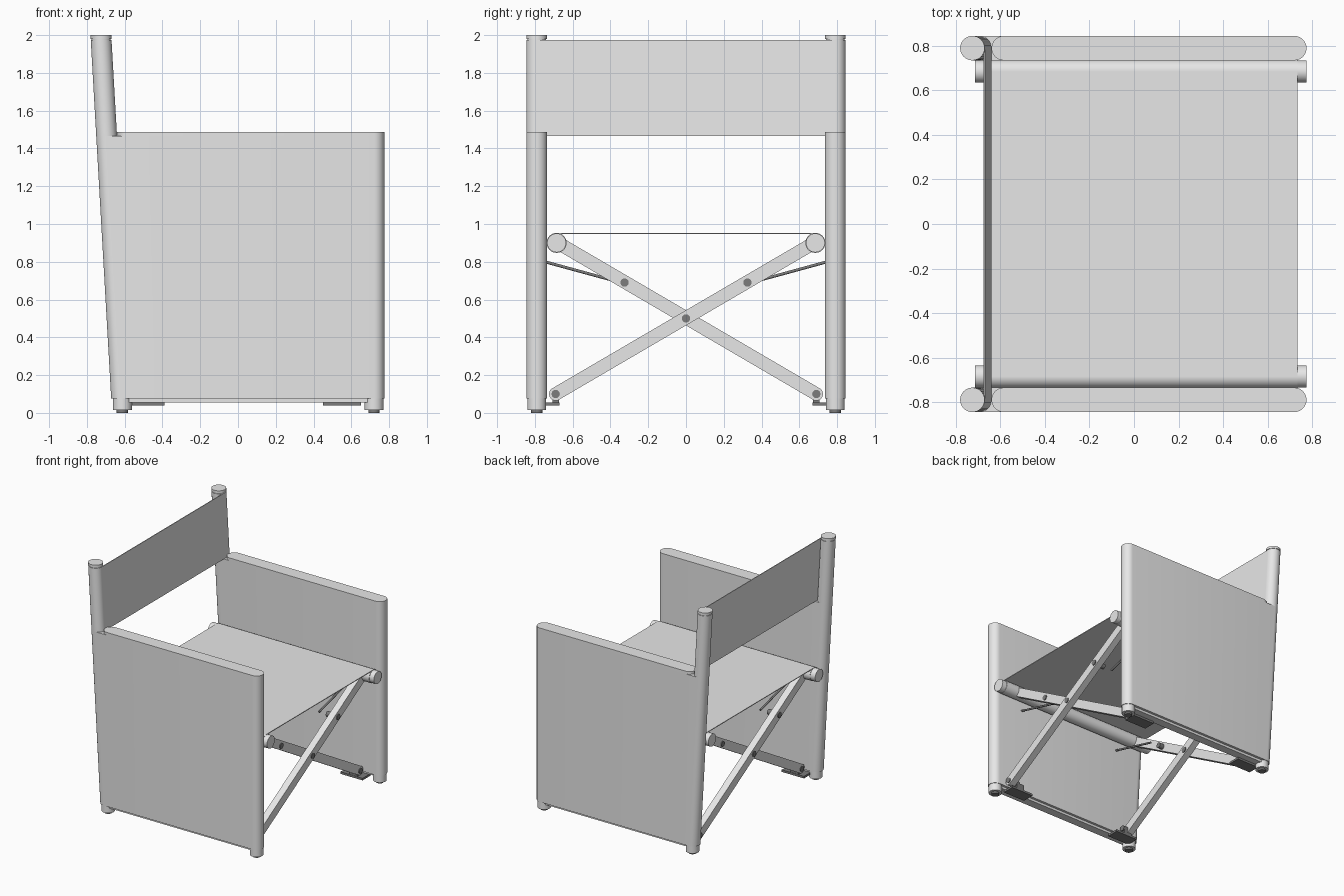
import bpy, math
from mathutils import Vector

cube = bpy.data.objects.get("Cube")
if cube:
    bpy.data.objects.remove(cube)


def material(name, value):
    mat = bpy.data.materials.new(name)
    mat.use_nodes = True
    colour = (value, value, value, 1)
    mat.diffuse_color = colour
    mat.node_tree.nodes["Principled BSDF"].inputs["Base Color"].default_value = colour
    return mat


LIGHT = material("light grey", 0.8)
DARK = material("dark grey", 0.2)
X, Y, Z = Vector((1, 0, 0)), Vector((0, 1, 0)), Vector((0, 0, 1))
MID = 0.03       # centre of the folding frame along x
SIDE = 0.79      # distance of the side panels from the middle
R = 0.055        # sleeve radius
FRONT = 0.72     # front post position


def rear(z):
    """Centre of the leaning rear post at a height."""
    return -0.612 - 0.057 * z


def loft(name, rings, mat=LIGHT):
    """Skin matching rings and cap both ends."""
    n = len(rings[0])
    verts = [p for ring in rings for p in ring]
    faces = [tuple(range(n))[::-1], tuple(range(len(verts) - n, len(verts)))]
    for k in range(len(rings) - 1):
        for i in range(n):
            j = (i + 1) % n
            faces.append((k * n + i, k * n + j, k * n + n + j, k * n + n + i))
    mesh = bpy.data.meshes.new(name)
    mesh.from_pydata(verts, [], faces)
    mesh.materials.append(mat)
    obj = bpy.data.objects.new(name, mesh)
    bpy.context.collection.objects.link(obj)
    bpy.ops.object.select_all(action='DESELECT')
    obj.select_set(True)
    bpy.context.view_layer.objects.active = obj
    bpy.ops.object.mode_set(mode='EDIT')
    bpy.ops.mesh.select_all(action='SELECT')
    bpy.ops.mesh.normals_make_consistent(inside=False)
    bpy.ops.object.mode_set(mode='OBJECT')
    bpy.ops.object.shade_smooth_by_angle(angle=math.radians(35))
    return obj


def capsule(a, b, r, normal, steps=16):
    """Ring of a straight strip with round ends, from a to b."""
    u = (b - a).normalized()
    v = normal.cross(u)
    ring = []
    for centre, start in ((b, -math.pi / 2), (a, math.pi / 2)):
        for i in range(steps + 1):
            t = start + math.pi * i / steps
            ring.append(centre + r * (math.cos(t) * u + math.sin(t) * v))
    return ring


def rod(name, a, b, r, mat=LIGHT, axis=None, n=32):
    """Round bar; the end caps lie square to the axis."""
    d = (axis or (b - a)).normalized()
    u = d.orthogonal().normalized()
    v = d.cross(u)
    turn = [2 * math.pi * i / n for i in range(n)]
    return loft(name, [[c + r * (math.cos(t) * u + math.sin(t) * v) for t in turn]
                       for c in (a, b)], mat)


def box(name, lo, hi, mat=LIGHT):
    """Block between two corners."""
    rings = [[Vector((x, y, z)) for x, y in
              ((lo[0], lo[1]), (hi[0], lo[1]), (hi[0], hi[1]), (lo[0], hi[1]))]
             for z in (lo[2], hi[2])]
    return loft(name, rings, mat)


for s, label in ((-1, "right"), (1, "left")):
    y = s * SIDE

    def at(x, z):
        return Vector((x, y, z))

    # Fabric side panel wrapped round both posts, and its arm top
    loft(f"{label}_side_panel",
         [capsule(at(rear(z), z), at(FRONT, z), R, Z) for z in (0.075, 1.465)])
    loft(f"{label}_arm_top",
         [capsule(at(-0.585, z), at(FRONT, z), R, Z) for z in (1.46, 1.487)])
    box(f"{label}_lower_stretcher", (-0.6, y - 0.035, 0.055), (0.7, y + 0.035, 0.08))

    # Rear post above the arm with its cap
    rod(f"{label}_rear_post", at(rear(1.46), 1.46), at(rear(1.975), 1.975), R, axis=Z)
    rod(f"{label}_post_neck", at(rear(1.97), 1.97), at(rear(1.98), 1.98), 0.05, axis=Z)
    rod(f"{label}_post_cap", at(rear(1.98), 1.98), at(rear(2), 2), R, axis=Z)

    # Feet
    for x, end in ((rear(0), "rear"), (FRONT, "front")):
        rod(f"{label}_{end}_foot", at(x, 0.015), at(x, 0.08), 0.05)
        rod(f"{label}_{end}_glide", at(x, 0), at(x, 0.02), 0.03, DARK)

    # Seat rail and the fabric sleeve round it
    ry, rz = s * 0.685, 0.9
    rod(f"{label}_seat_rail", Vector((-0.715, ry, rz)), Vector((0.775, ry, rz)), 0.05)
    rod(f"{label}_seat_sleeve", Vector((-0.67, ry, rz)), Vector((0.735, ry, rz)), 0.053)

    # Hinge brackets at the foot of the panel
    for d, end in ((-1, "rear"), (1, "front")):
        xs = sorted((MID + d * 0.42, MID + d * 0.62))
        ys = sorted((s * 0.67, s * 0.77))
        box(f"{label}_{end}_bracket", (xs[0], ys[0], 0.038), (xs[1], ys[1], 0.055), DARK)
        lug = sorted((MID + d * 0.5, MID + d * 0.57))
        box(f"{label}_{end}_lug", (lug[0], s * 0.69 - 0.018, 0.04),
            (lug[1], s * 0.69 + 0.018, 0.1), DARK)

# Seat and backrest fabric
box("seat_fabric", (-0.67, -0.685, 0.947), (0.735, 0.685, 0.953))
back = [[Vector((rear(z) + R - t, w, z)) for t, w in
         ((0, -SIDE), (0, SIDE), (0.006, SIDE), (0.006, -SIDE))] for z in (1.465, 1.975)]
loft("backrest_fabric", back)

# Crossed legs: the rear pair is the front pair turned half round
for s, end in ((1, "front"), (-1, "rear")):
    def place(d, y, z):
        return Vector((MID + s * d, s * y, z))

    for side, inner, outer, label in ((1, 0.585, 0.64, "outer"), (-1, 0.53, 0.585, "inner")):
        loft(f"{end}_{label}_leg",
             [capsule(place(d, -side * 0.69, 0.1), place(d, side * 0.67, 0.895), 0.035, X)
              for d in (inner, outer)])
        # Pivot pins and the stay linking the leg to the side panel
        for name, py, pz in (("foot", -0.69, 0.1), ("stay", 0.325, 0.69)):
            rod(f"{end}_{label}_{name}_pin", place(inner - 0.04, side * py, pz),
                place(outer + 0.006, side * py, pz), 0.022, DARK, n=20)
        rod(f"{end}_{label}_stay", place(0.47, side * 0.325, 0.685),
            place(0.47, side * 0.74, 0.798), 0.008, DARK, n=12)
    rod(f"{end}_centre_pin", place(0.524, 0, 0.5), place(0.646, 0, 0.5), 0.022, DARK, n=20)
